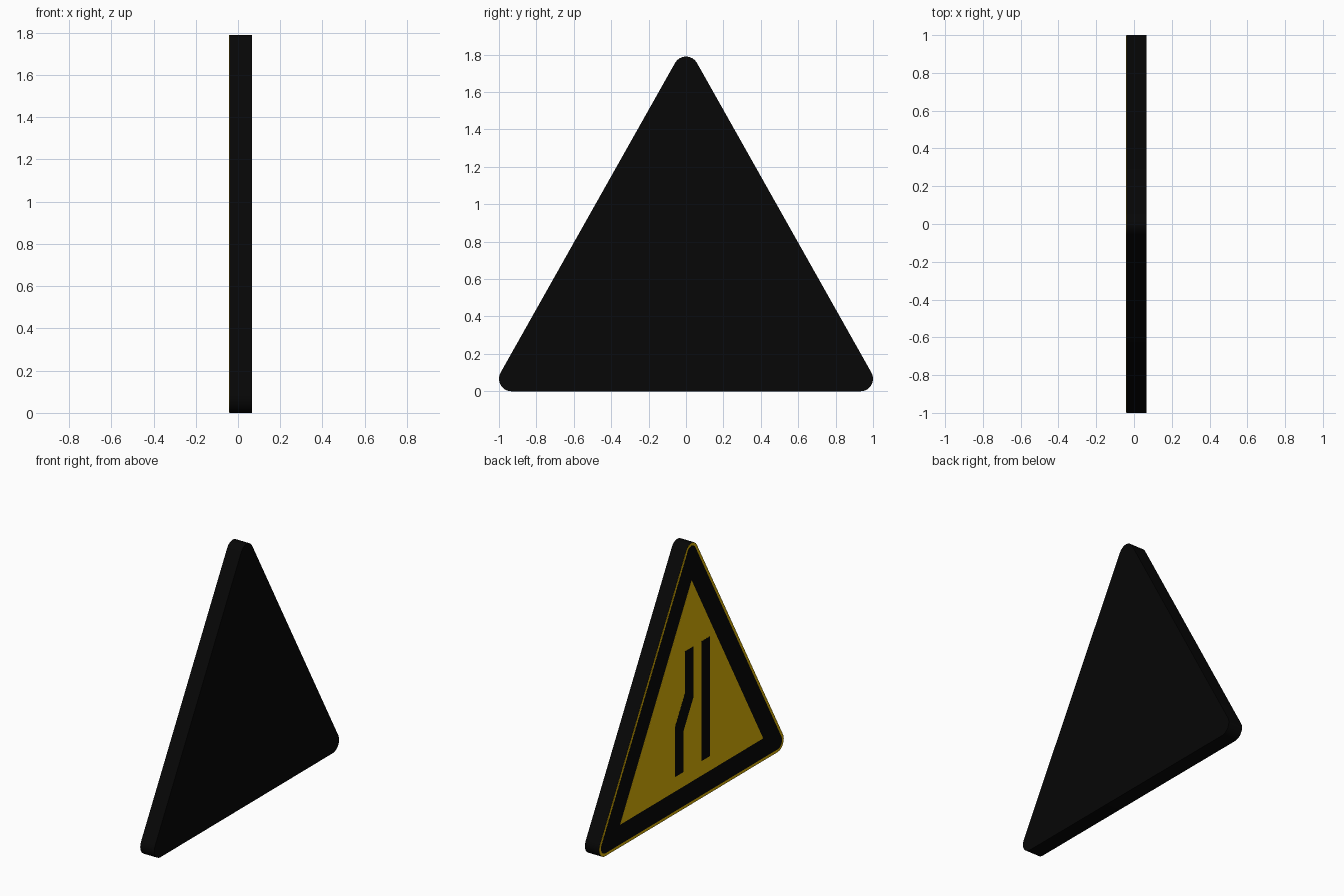
import bpy, bmesh, math

cube = bpy.data.objects.get("Cube")
if cube:
    bpy.data.objects.remove(cube, do_unlink=True)


def material(name, color):
    m = bpy.data.materials.new(name)
    m.use_nodes = True
    m.diffuse_color = color
    m.node_tree.nodes["Principled BSDF"].inputs["Base Color"].default_value = color
    return m


black = material("matte black", (0.002, 0.002, 0.002, 1))
yellow = material("sign yellow", (0.75, 0.465, 0.002, 1))

RADIUS = 0.067
CORNERS = [(0.933, RADIUS), (0, 1.723), (-0.933, RADIUS)]
TILT = math.atan2(0.933, 1.656)      # direction of the sloping side's normal
BACK, FACE = 0.066, -0.041


def rounded_triangle(inset, steps=8):
    """Outline in (y, z): an arc around each corner centre."""
    r = RADIUS - inset
    spans = [(-math.pi / 2, TILT), (TILT, math.pi - TILT),
             (math.pi - TILT, math.pi * 1.5)]
    return [(y + r * math.cos(a + (b - a) * i / steps),
             z + r * math.sin(a + (b - a) * i / steps))
            for (y, z), (a, b) in zip(CORNERS, spans) for i in range(steps + 1)]


def prism(name, outline, x0, x1, mat):
    """Extrude a (y, z) outline along x."""
    bm = bmesh.new()
    face = bm.faces.new([bm.verts.new((x0, y, z)) for y, z in outline])
    ext = bmesh.ops.extrude_face_region(bm, geom=[face])["geom"]
    for v in ext:
        if isinstance(v, bmesh.types.BMVert):
            v.co.x = x1
    bmesh.ops.recalc_face_normals(bm, faces=bm.faces)
    mesh = bpy.data.meshes.new(name)
    bm.to_mesh(mesh)
    bm.free()
    mesh.materials.append(mat)
    obj = bpy.data.objects.new(name, mesh)
    bpy.context.collection.objects.link(obj)
    bpy.ops.object.select_all(action='DESELECT')
    obj.select_set(True)
    bpy.context.view_layer.objects.active = obj
    bpy.ops.object.shade_smooth_by_angle(angle=math.radians(35))


# Solid panel
prism("sign_panel", rounded_triangle(0), FACE, BACK, black)

# Thin layers on the printed side, each slightly proud of the one below
layers = [
    ("outer_rim", rounded_triangle(0.001), yellow),
    ("border", rounded_triangle(0.02), black),
    ("field", [(0.775, 0.155), (0, 1.535), (-0.775, 0.155)], yellow),
]
STEP = 0.0006
for i, (name, outline, mat) in enumerate(layers):
    prism(name, outline, FACE, FACE - STEP * (i + 1), mat)

# Road symbol: one straight line and one that jogs inward
symbol_x = FACE - STEP * 4
prism("straight_line", [(-0.105, 0.255), (-0.105, 1.075), (-0.2, 1.075), (-0.2, 0.255)],
      FACE, symbol_x, black)
path = [(0.135, 0.255), (0.135, 0.565), (0.028, 0.755), (0.028, 1.075)]
half, skew = 0.046, 0.03
left_side = [(y + half, z + (skew if 0.3 < z < 1 else 0)) for y, z in path]
right_side = [(y - half, z - (skew if 0.3 < z < 1 else 0)) for y, z in path]
prism("narrowing_line", left_side + right_side[::-1], FACE, symbol_x, black)
